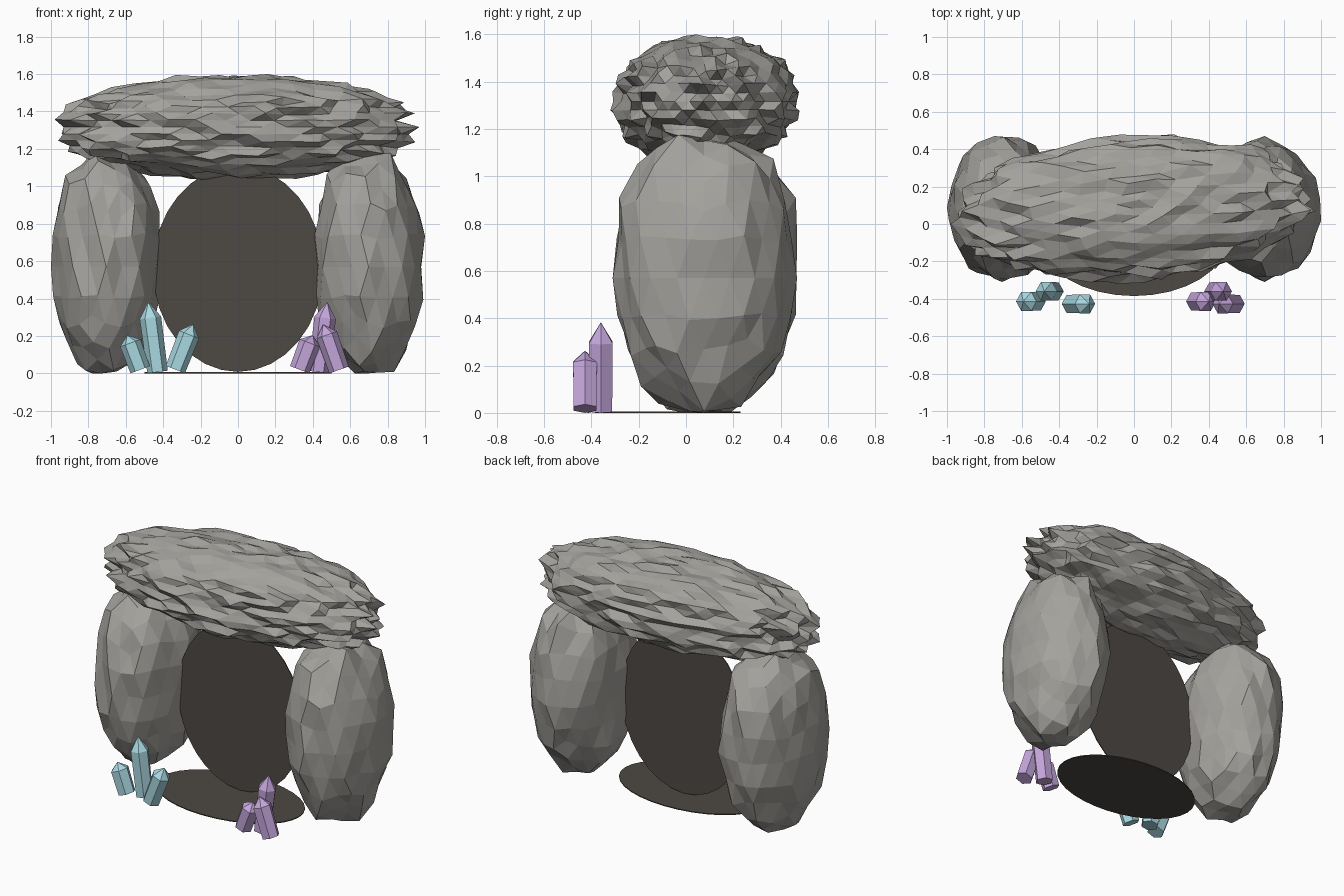
import bpy
import bmesh
import math
import random
from mathutils import Vector, Matrix, noise

cube = bpy.data.objects.get("Cube")
if cube:
    bpy.data.objects.remove(cube, do_unlink=True)


def material(name, rgb):
    mat = bpy.data.materials.new(name)
    mat.use_nodes = True
    mat.diffuse_color = (*rgb, 1)
    mat.node_tree.nodes["Principled BSDF"].inputs["Base Color"].default_value = (*rgb, 1)
    return mat


STONE = material("grey stone", (0.37, 0.36, 0.335))
DARK = material("dark earth", (0.074, 0.065, 0.056))
TEAL = material("teal crystal", (0.4, 0.69, 0.76))
PURPLE = material("purple crystal", (0.55, 0.38, 0.71))


def finish(bm, name, mat):
    mesh = bpy.data.meshes.new(name)
    bm.to_mesh(mesh)
    bm.free()
    mesh.materials.append(mat)
    obj = bpy.data.objects.new(name, mesh)
    bpy.context.collection.objects.link(obj)
    return obj


def rock(name, low, high, detail, top, bottom, rough, lumps, skew, seed):
    """Jittered sphere in a box, with its own bluntness above and below, cut off at the ground."""
    rng = random.Random(seed)
    bm = bmesh.new()
    bmesh.ops.create_icosphere(bm, subdivisions=detail, radius=1)
    for v in bm.verts:
        n = v.co.normalized()
        power = top if n.z > 0 else bottom
        blunt = (math.hypot(n.x, n.y) ** power + abs(n.z) ** power) ** (-1 / power)
        lump = noise.noise(n * 1.7 + Vector((seed + 0.4, 0.3, 0.6)))
        v.co = n * blunt * (1 + lumps * lump + rng.uniform(-rough, rough))
        v.co.y += skew * v.co.x
    # Fit to the box
    for axis in range(3):
        values = [v.co[axis] for v in bm.verts]
        a, b = min(values), max(values)
        for v in bm.verts:
            t = (v.co[axis] - a) / (b - a)
            v.co[axis] = low[axis] + t * (high[axis] - low[axis])
    for v in bm.verts:
        v.co.z = max(v.co.z, 0)
    return finish(bm, name, STONE)


# Standing stones and capstone
rock("right_pillar", (-1, -0.31, -0.03), (-0.42, 0.47, 1.19), 3, 2.6, 1.95, 0.06, 0.03, 0, 3)
rock("left_pillar", (0.41, -0.31, -0.025), (1, 0.47, 1.19), 3, 2.5, 1.8, 0.06, 0.03, 0, 8)
rock("capstone", (-0.98, -0.32, 1.03), (0.97, 0.48, 1.6), 4, 2.2, 2.2, 0.075, 0, 0.13, 5)


def disc(name, rx, ry, matrix):
    bm = bmesh.new()
    bmesh.ops.create_cone(bm, cap_ends=True, segments=32, radius1=1, radius2=1, depth=0.006)
    bmesh.ops.scale(bm, vec=(rx, ry, 1), verts=bm.verts)
    bmesh.ops.transform(bm, matrix=matrix, verts=bm.verts)
    return finish(bm, name, DARK)


# Dark opening and floor
disc("cave_opening", 0.455, 0.55,
     Matrix.Translation((0, 0.025, 0.558)) @ Matrix.Rotation(math.pi / 2, 4, "X"))
disc("cave_floor", 0.5, 0.308, Matrix.Translation((0, -0.077, 0.003)))


def crystal(name, mat, base_x, y, tip_x, height, radius):
    """Six-sided prism with a pointed end, leaning sideways."""
    lean = Vector((tip_x - base_x, 0, height))
    length = lean.length
    bm = bmesh.new()
    rings = []
    for z, r in ((0, 0.95 * radius), (0.77 * length, radius)):
        rings.append([bm.verts.new((r * math.cos(i * math.pi / 3),
                                    r * math.sin(i * math.pi / 3), z)) for i in range(6)])
    tip = bm.verts.new((0, 0, length))
    bm.faces.new(rings[0][::-1])
    for i in range(6):
        j = (i + 1) % 6
        bm.faces.new((rings[0][i], rings[0][j], rings[1][j], rings[1][i]))
        bm.faces.new((rings[1][i], rings[1][j], tip))
    turn = Matrix.Rotation(math.atan2(lean.x, lean.z), 4, "Y")
    bmesh.ops.transform(bm, matrix=Matrix.Translation((base_x, y, 0)) @ turn, verts=bm.verts)
    # Rest the lowest corner on the ground
    drop = min(v.co.z for v in bm.verts)
    bmesh.ops.translate(bm, vec=(0, 0, -drop), verts=bm.verts)
    return finish(bm, name, mat)


# Crystal clusters: base x, y, tip x, height, radius
crystal("teal_crystal_short", TEAL, -0.523, -0.414, -0.592, 0.185, 0.058)
crystal("teal_crystal_tall", TEAL, -0.43, -0.36, -0.48, 0.376, 0.058)
crystal("teal_crystal_leaning", TEAL, -0.335, -0.427, -0.24, 0.243, 0.058)
crystal("purple_crystal_short", PURPLE, 0.33, -0.414, 0.4, 0.185, 0.058)
crystal("purple_crystal_tall", PURPLE, 0.43, -0.36, 0.477, 0.376, 0.058)
crystal("purple_crystal_leaning", PURPLE, 0.54, -0.427, 0.455, 0.243, 0.058)
